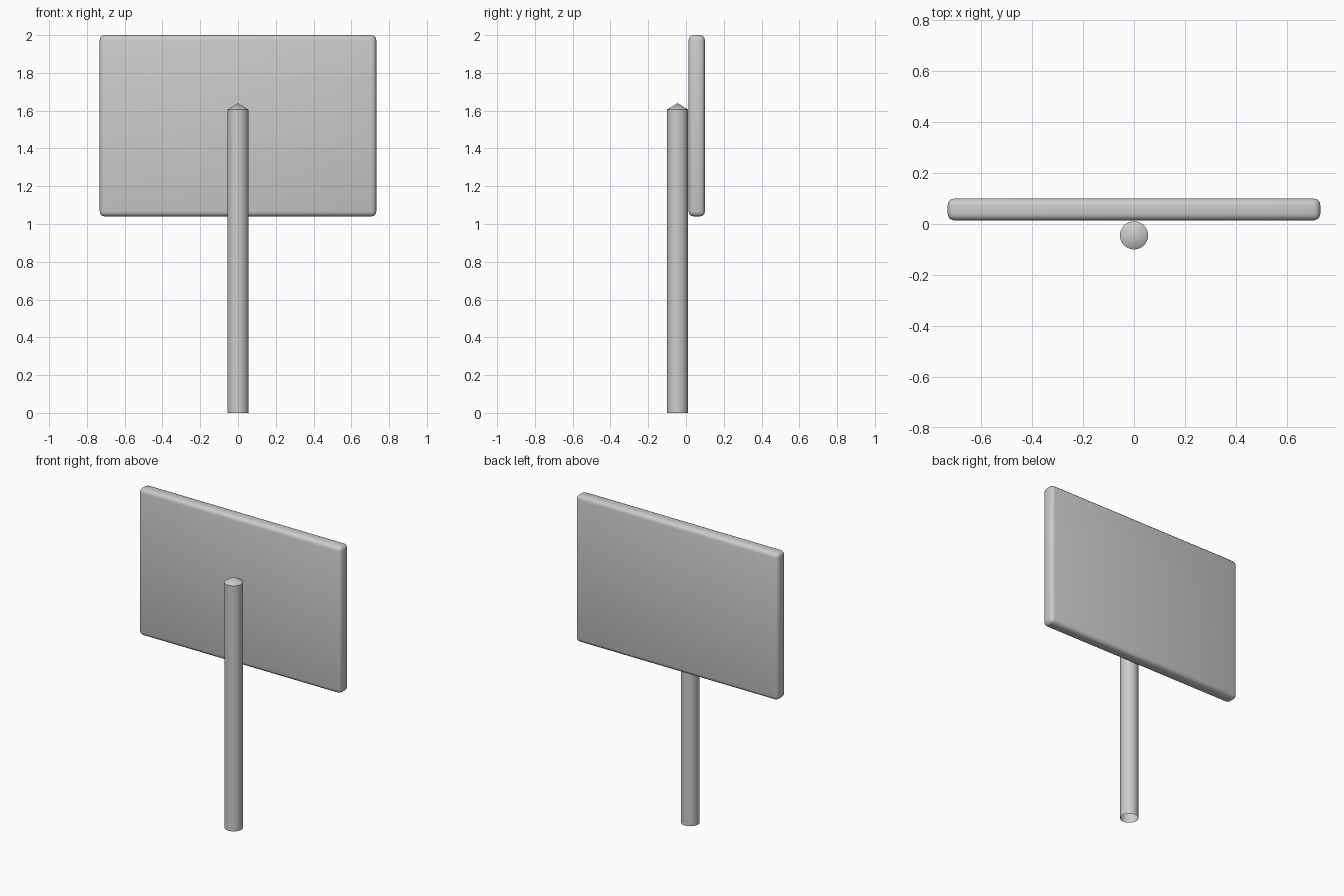
import bpy, bmesh, math

if "Cube" in bpy.data.objects:
    bpy.data.objects.remove(bpy.data.objects["Cube"])

def finish(name, bm, angle):
    bmesh.ops.recalc_face_normals(bm, faces=bm.faces)
    mesh = bpy.data.meshes.new(name)
    bm.to_mesh(mesh)
    bm.free()
    obj = bpy.data.objects.new(name, mesh)
    bpy.context.collection.objects.link(obj)
    bpy.ops.object.select_all(action='DESELECT')
    obj.select_set(True)
    bpy.context.view_layer.objects.active = obj
    bpy.ops.object.shade_smooth_by_angle(angle=math.radians(angle))
    return obj

# Sign board: slab with rounded edges
bm = bmesh.new()
bmesh.ops.create_cube(bm, size=1)
for v in bm.verts:
    v.co = (v.co.x * 1.464, v.co.y * 0.086 + 0.057, v.co.z * 0.96 + 1.52)
bmesh.ops.bevel(bm, geom=bm.edges[:], offset=0.026, segments=3,
                profile=0.5, affect='EDGES', clamp_overlap=True)
finish("sign_board", bm, 35)

# Post: tube open at the foot, with a shallow conical cap
bm = bmesh.new()
profile = [(0.0555, 0.0), (0.0555, 1.606), (0.0, 1.64)]
verts = [bm.verts.new((r, -0.0445, z)) for r, z in profile]
edges = [bm.edges.new(pair) for pair in zip(verts, verts[1:])]
bmesh.ops.spin(bm, geom=verts + edges, cent=(0, -0.0445, 0), axis=(0, 0, 1),
               angle=2 * math.pi, steps=32, use_duplicate=False)
bmesh.ops.remove_doubles(bm, verts=bm.verts[:], dist=0.0005)
finish("post", bm, 35)
